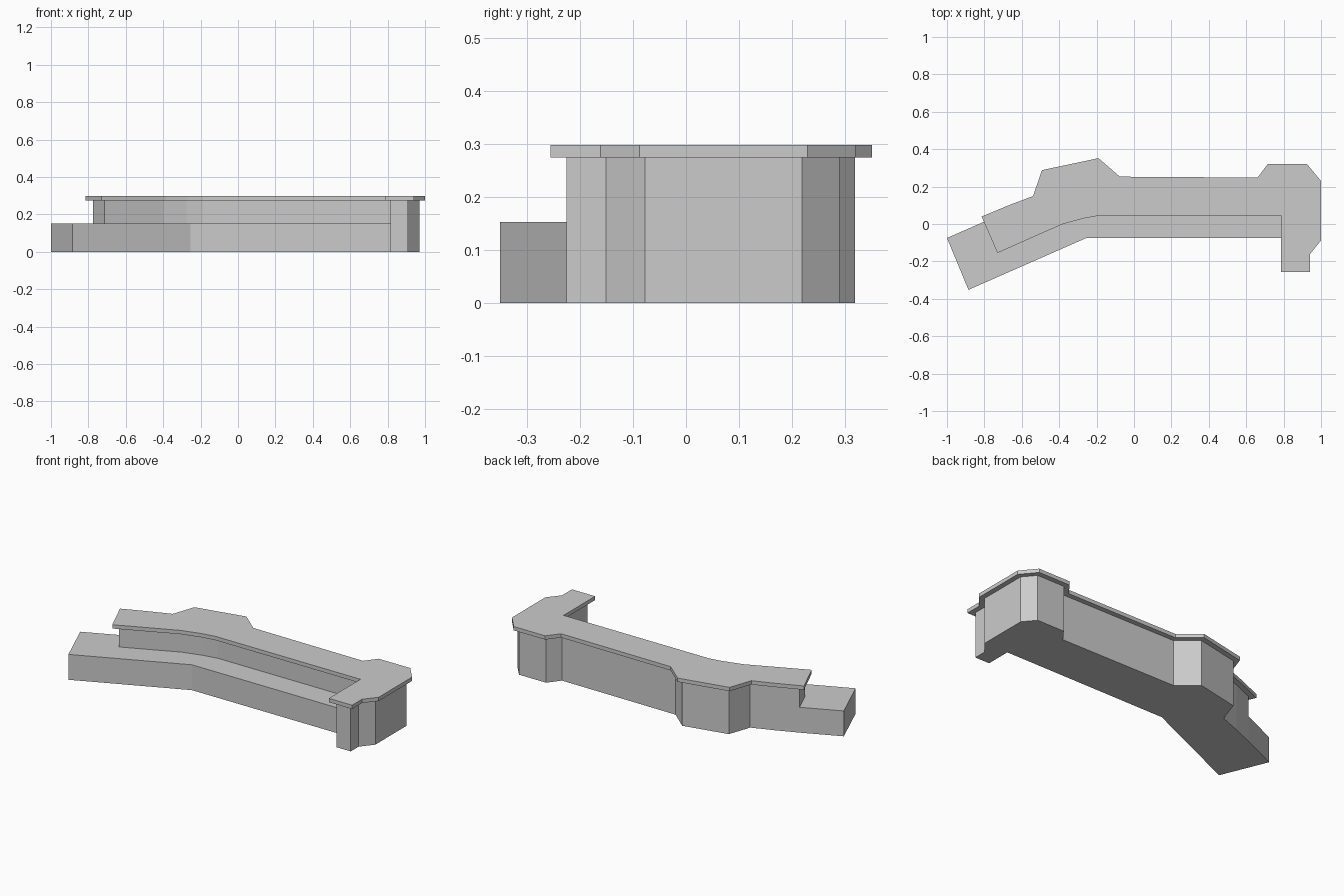
import bpy, bmesh
from mathutils import Vector

if "Cube" in bpy.data.objects:
    bpy.data.objects.remove(bpy.data.objects["Cube"])


def prism(name, outline, z0, z1):
    """Extrude a counter-clockwise outline from z0 to z1."""
    bm = bmesh.new()
    low = [bm.verts.new((x, y, z0)) for x, y in outline]
    high = [bm.verts.new((x, y, z1)) for x, y in outline]
    bm.faces.new(low[::-1])
    bm.faces.new(high)
    n = len(low)
    for i in range(n):
        j = (i + 1) % n
        bm.faces.new((low[i], low[j], high[j], high[i]))
    mesh = bpy.data.meshes.new(name)
    bm.to_mesh(mesh)
    bm.free()
    obj = bpy.data.objects.new(name, mesh)
    bpy.context.collection.objects.link(obj)
    return obj


def inset(outline, d):
    """Move every edge of a counter-clockwise outline inward by d."""
    pts = [Vector(p) for p in outline]
    result = []
    for i, p in enumerate(pts):
        a = (p - pts[i - 1]).normalized()
        b = (pts[(i + 1) % len(pts)] - p).normalized()
        na, nb = Vector((-a.y, a.x)), Vector((-b.y, b.x))
        result.append(tuple(p + (na + nb) * d / (1 + na.dot(nb))))
    return result


# Outline of the top slab: front edge left to right, then back edge
slab = [
    (-0.815, 0.04), (-0.73, -0.155), (-0.385, -0.002), (-0.27, 0.03), (-0.185, 0.045),
    (0.785, 0.045), (0.785, -0.256), (0.94, -0.256), (0.94, -0.162),
    (1.0, -0.088), (1.0, 0.23), (0.925, 0.32), (0.715, 0.32), (0.66, 0.248),
    (-0.075, 0.253), (-0.19, 0.352), (-0.492, 0.288), (-0.54, 0.149), (-0.655, 0.106),
]
prism("counter_top", slab, 0.275, 0.298)

# Tall body, set back under the slab on all sides
body = inset(slab, 0.03)
prism("tall_body", body, 0, 0.275)

# Low front ledge following the body, running past its left end
ledge = [(-1.0, -0.075), (-0.885, -0.352), (-0.255, -0.075), (body[5][0], -0.075)]
ledge += [body[i] for i in range(5, -1, -1)]
prism("low_ledge", ledge, 0, 0.153)
